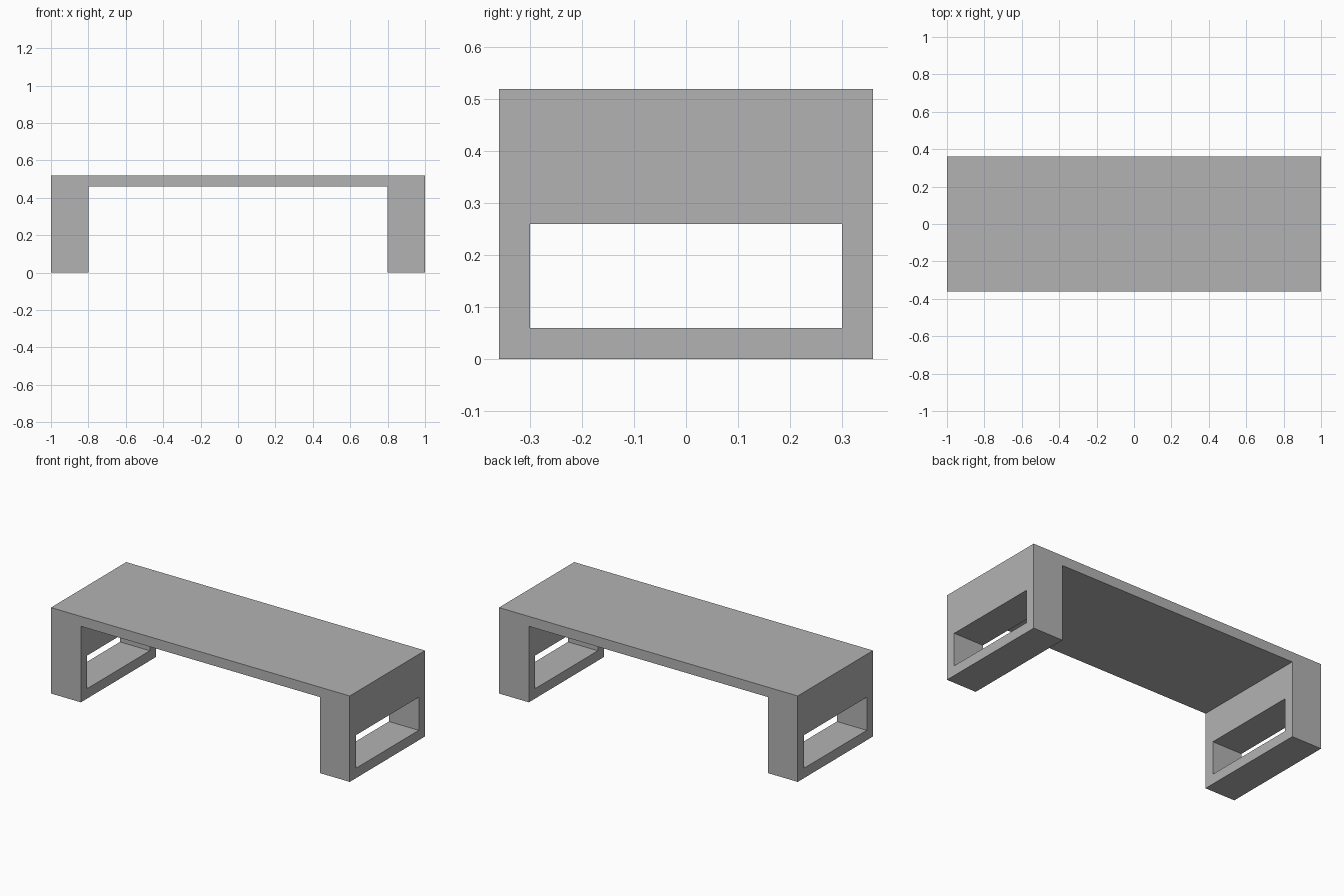
import bpy
import bmesh
from mathutils import Vector

cube = bpy.data.objects.get("Cube")
if cube:
    bpy.data.objects.remove(cube, do_unlink=True)

GREY = (0.45, 0.45, 0.45, 1.0)
DEPTH, HEIGHT, TOP, LEG = 0.72, 0.52, 0.06, 0.20

mat = bpy.data.materials.new("plain grey")
mat.use_nodes = True
mat.diffuse_color = GREY
mat.node_tree.nodes["Principled BSDF"].inputs["Base Color"].default_value = GREY


def extrude_profile(name, points, direction):
    """Flat polygon swept along a direction into a solid object."""
    bm = bmesh.new()
    face = bm.faces.new([bm.verts.new(p) for p in points])
    swept = bmesh.ops.extrude_face_region(bm, geom=[face])["geom"]
    moved = [g for g in swept if isinstance(g, bmesh.types.BMVert)]
    bmesh.ops.translate(bm, vec=Vector(direction), verts=moved)
    bmesh.ops.recalc_face_normals(bm, faces=bm.faces[:])
    mesh = bpy.data.meshes.new(name)
    bm.to_mesh(mesh)
    bm.free()
    mesh.materials.append(mat)
    obj = bpy.data.objects.new(name, mesh)
    bpy.context.collection.objects.link(obj)
    return obj


# Bench: arch outline (top slab and two block legs) swept front to back
inner = 1 - LEG
half = [(1, HEIGHT), (1, 0), (inner, 0), (inner, HEIGHT - TOP)]
outline = half + [(-x, z) for x, z in reversed(half)]
bench = extrude_profile("bench", [(x, -DEPTH / 2, z) for x, z in outline], (0, DEPTH, 0))

# Rectangular opening through both legs
window = [(-0.3, 0.06), (0.3, 0.06), (0.3, 0.26), (-0.3, 0.26)]
cutter = extrude_profile("leg_opening_cutter", [(-1.2, y, z) for y, z in window], (2.4, 0, 0))
cutter.hide_render = True

cut = bench.modifiers.new("leg openings", "BOOLEAN")
cut.operation = "DIFFERENCE"
cut.solver = "EXACT"
cut.object = cutter
bpy.context.view_layer.objects.active = bench
bpy.ops.object.modifier_apply(modifier=cut.name)
bpy.data.objects.remove(cutter, do_unlink=True)
